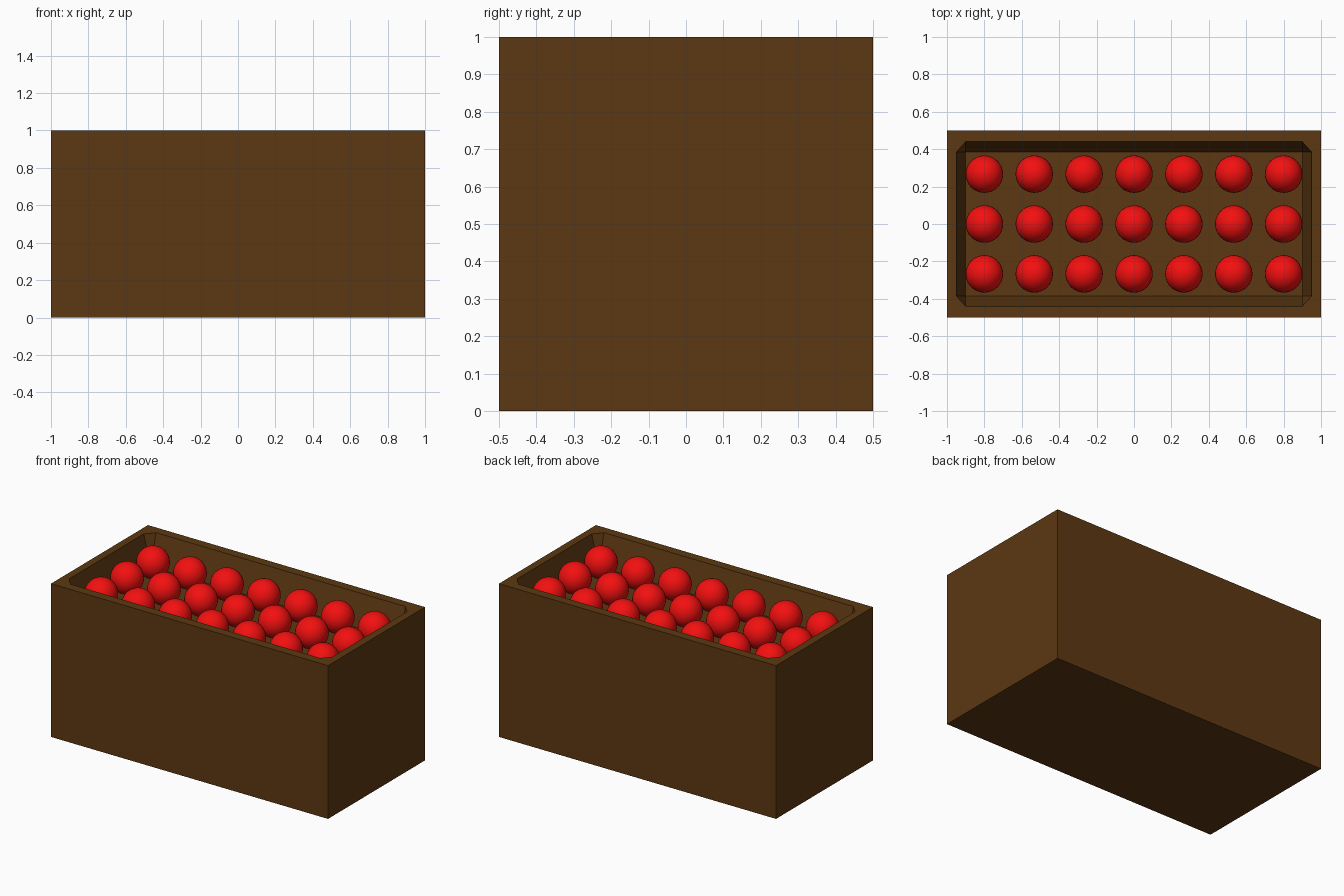
import bpy, bmesh

if "Cube" in bpy.data.objects:
    bpy.data.objects.remove(bpy.data.objects["Cube"])


def material(name, color):
    m = bpy.data.materials.new(name)
    m.diffuse_color = color
    m.use_nodes = True
    m.node_tree.nodes["Principled BSDF"].inputs["Base Color"].default_value = m.diffuse_color
    return m


brown = material("brown_wood", (0.107, 0.039, 0.006, 1))
red = material("red", (0.9, 0.005, 0.005, 1))

HX, HY = 1.0, 0.5        # outer half sizes
RX, RY = 0.95, 0.44      # rim opening half sizes
FX, FY = 0.90, 0.385     # tray floor half sizes
FLOOR, TOP = 0.8, 1.0
CORNERS = [(-1, -1), (1, -1), (1, 1), (-1, 1)]

# Crate: solid body with a shallow sloped tray and clipped tray corners
bm = bmesh.new()


def ring(hx, hy, z):
    return [bm.verts.new((sx * hx, sy * hy, z)) for sx, sy in CORNERS]


base, top = ring(HX, HY, 0), ring(HX, HY, TOP)
rim_x = ring(RX, FY, TOP)    # rim points on the end walls
rim_y = ring(FX, RY, TOP)    # rim points on the long walls
floor = ring(FX, FY, FLOOR)
bm.faces.new(base[::-1])
bm.faces.new(floor)
for i in range(4):
    j = (i + 1) % 4
    rim = rim_y if i % 2 == 0 else rim_x
    bm.faces.new((base[i], base[j], top[j], top[i]))      # outer wall
    bm.faces.new((top[i], top[j], rim[j], rim[i]))        # rim
    bm.faces.new((rim[i], rim[j], floor[j], floor[i]))    # sloped inner wall
    bm.faces.new((top[i], rim_x[i], rim_y[i]))            # rim corner
    bm.faces.new((floor[i], rim_x[i], rim_y[i]))          # tray corner
bmesh.ops.recalc_face_normals(bm, faces=bm.faces)
mesh = bpy.data.meshes.new("crate")
bm.to_mesh(mesh)
bm.free()
mesh.materials.append(brown)
bpy.context.collection.objects.link(bpy.data.objects.new("crate", mesh))

# Balls: 7 x 3 grid resting on the tray floor
bm = bmesh.new()
bmesh.ops.create_uvsphere(bm, u_segments=32, v_segments=16, radius=0.1)
for f in bm.faces:
    f.smooth = True
ball = bpy.data.meshes.new("ball")
bm.to_mesh(ball)
bm.free()
ball.materials.append(red)
STEP = 0.8 / 3
for row in range(3):
    for col in range(7):
        ob = bpy.data.objects.new(f"ball_{row}_{col}", ball)
        ob.location = ((col - 3) * STEP, (row - 1) * STEP, FLOOR + 0.1)
        bpy.context.collection.objects.link(ob)
